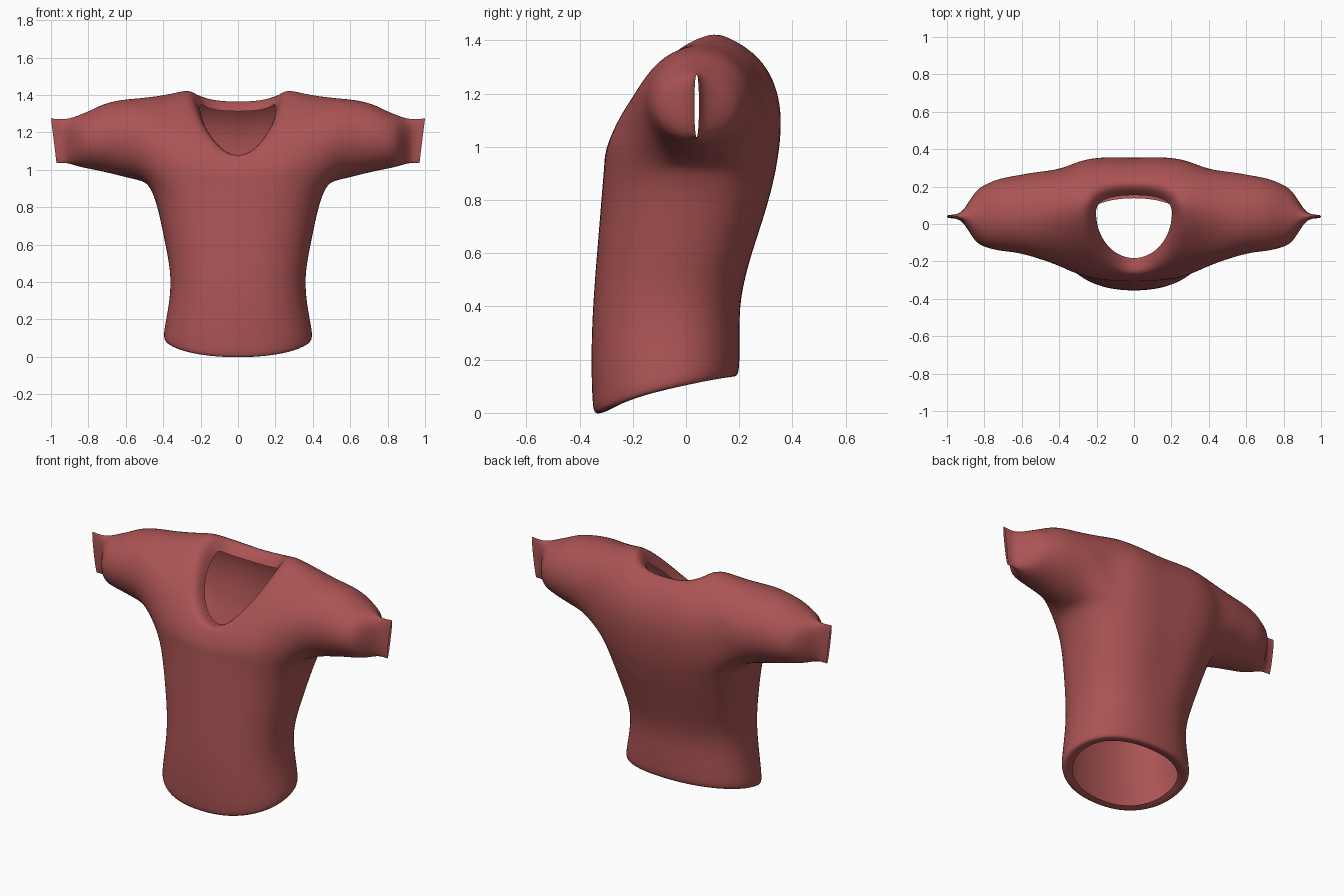
import bpy
import bmesh
from math import sin, cos, radians, copysign
from mathutils import Vector

if "Cube" in bpy.data.objects:
    bpy.data.objects.remove(bpy.data.objects["Cube"])

COLS = 13            # columns on the half body, front centre to back centre
ANGLES = [radians(-90 + 15 * c) for c in range(COLS)]


def lerp_table(table, s):
    """Piecewise linear lookup in a list of (key, value) pairs."""
    for (a, va), (b, vb) in zip(table, table[1:]):
        if s <= b:
            return va + (vb - va) * max(0, s - a) / (b - a)
    return table[-1][1]


def oval(t, half_width, front, back, mid, power):
    """Half-oval point whose widest place lies at y = mid."""
    c, s = max(0.0, cos(t)), sin(t)
    if c < 1e-6:
        c = 0.0
    depth = back - mid if s > 0 else mid - front
    return half_width * c ** power, mid + depth * copysign(abs(s) ** power, s)


def body_ring(z, half_width, front, back, tilt, power):
    """Horizontal body ring; tilt drops its front and lifts its back."""
    ring = []
    for t in ANGLES:
        x, y = oval(t, half_width, front, back, (front + back) / 2, power)
        s = sin(t)
        ring.append(Vector((x, y, z + tilt * (0.07 * s - 0.02 * s * s))))
    return ring


def neck_ring(half_width, front, back, mid, heights):
    ring = []
    for t in ANGLES:
        x, y = oval(t, half_width, front, back, mid, 1.0 if sin(t) < 0 else 0.8)
        ring.append(Vector((x, y, lerp_table(heights, sin(t)))))
    return ring


# Body rings: z, half width, front y, back y, hem tilt, roundness
rings = [body_ring(*r) for r in [
    (0.095, 0.335, -0.30, 0.14, 1, 0.9),
    (0.08, 0.39, -0.345, 0.192, 1, 0.9),
    (0.11, 0.407, -0.354, 0.204, 1, 0.9),
    (0.25, 0.376, -0.36, 0.204, 0.6, 0.88),
    (0.42, 0.356, -0.353, 0.203, 0.2, 0.87),
    (0.60, 0.391, -0.337, 0.258, 0, 0.85),
    (0.76, 0.424, -0.324, 0.312, 0, 0.82),
    (0.86, 0.452, -0.316, 0.338, 0, 0.8),
    (0.93, 0.487, -0.31, 0.353, 0, 0.78)]]
chest_row = len(rings) - 1

# Neck edge and the fold inside it
neck = neck_ring(0.25, -0.262, 0.21, 0.07, [
    (-1, 1.08), (-0.79, 1.20), (-0.52, 1.305), (-0.21, 1.40),
    (0.1, 1.45), (0.6, 1.425), (1, 1.385)])
neck_fold = neck_ring(0.205, -0.185, 0.155, 0.06, [
    (-1, 1.065), (-0.87, 1.12), (-0.66, 1.19), (-0.3, 1.28),
    (0.2, 1.36), (0.6, 1.335), (1, 1.312)])

# Chest and shoulders: curved sweep from the chest ring up to the neck
chest = rings[chest_row]
for k in (0.2, 0.4, 0.6, 0.8):
    ring = []
    for t, p, q in zip(ANGLES, chest, neck):
        up, down = max(sin(t), 0), max(-sin(t), 0)
        swell = 1.04 + 0.16 * up - 0.04 * down + 0.1 * sin(2 * t) ** 2
        ctrl = Vector((p.x * swell, p.y * swell, q.z - 0.02 - 0.1 * up - 0.07 * down))
        ring.append(p * (1 - k) ** 2 + ctrl * 2 * k * (1 - k) + q * k * k)
    rings.append(ring)
rings += [neck, neck_fold]

# Shallow groove down the middle of the back
for ring in rings[5:-2]:
    ring[-1].y -= 0.014

bm = bmesh.new()
grid = [[bm.verts.new(p) for p in ring] for ring in rings]
first, last = 3, 9                       # armhole columns
low, high = chest_row, chest_row + 4     # armhole rows
for r in range(len(grid) - 1):
    for c in range(COLS - 1):
        if not (low <= r < high and first <= c < last):
            bm.faces.new((grid[r][c], grid[r][c + 1], grid[r + 1][c + 1], grid[r + 1][c]))

# Sleeve grown from the armhole edge
loop = [grid[low][c] for c in range(first, last)]
loop += [grid[r][last] for r in range(low, high)]
loop += [grid[high][c] for c in range(last, first, -1)]
loop += [grid[r][first] for r in range(high, low, -1)]
count = len(loop)

# Sleeve rings: x, centre y, y radius, centre z, z radius, cuff slant
for x, cy, ry, cz, rz, slant in [
        (0.53, 0.05, 0.232, 1.163, 0.222, 0),
        (0.62, 0.054, 0.209, 1.17, 0.208, 0),
        (0.72, 0.05, 0.197, 1.172, 0.184, 0),
        (0.79, 0.044, 0.172, 1.16, 0.158, 0),
        (0.84, 0.04, 0.148, 1.155, 0.143, 0),
        (0.885, 0.04, 0.078, 1.153, 0.127, 0),
        (0.925, 0.04, 0.012, 1.153, 0.117, 0.005),
        (0.985, 0.04, 0.009, 1.155, 0.121, 0.015)]:
    new = []
    for i in range(count):
        a = radians(-90 + (i - 3) * 360 / count)
        new.append(bm.verts.new((x + slant * sin(a), cy + ry * cos(a), cz + rz * sin(a))))
    for i in range(count):
        j = (i + 1) % count
        bm.faces.new((loop[i], loop[j], new[j], new[i]))
    loop = new

# Drop the loose points inside the armhole
bmesh.ops.delete(bm, geom=[v for v in bm.verts if not v.link_faces], context='VERTS')
mesh = bpy.data.meshes.new("shirt")
bm.to_mesh(mesh)
bm.free()
shirt = bpy.data.objects.new("shirt", mesh)
bpy.context.collection.objects.link(shirt)

# Mirror to the other side, then smooth
mirror = shirt.modifiers.new("mirror", 'MIRROR')
mirror.use_clip = True
subsurf = shirt.modifiers.new("smooth", 'SUBSURF')
subsurf.levels = subsurf.render_levels = 2
mesh.shade_smooth()

# Cloth colour
cloth = bpy.data.materials.new("red_cloth")
cloth.use_nodes = True
colour = (0.41, 0.088, 0.088, 1)
cloth.diffuse_color = colour
cloth.node_tree.nodes["Principled BSDF"].inputs["Base Color"].default_value = colour
mesh.materials.append(cloth)
